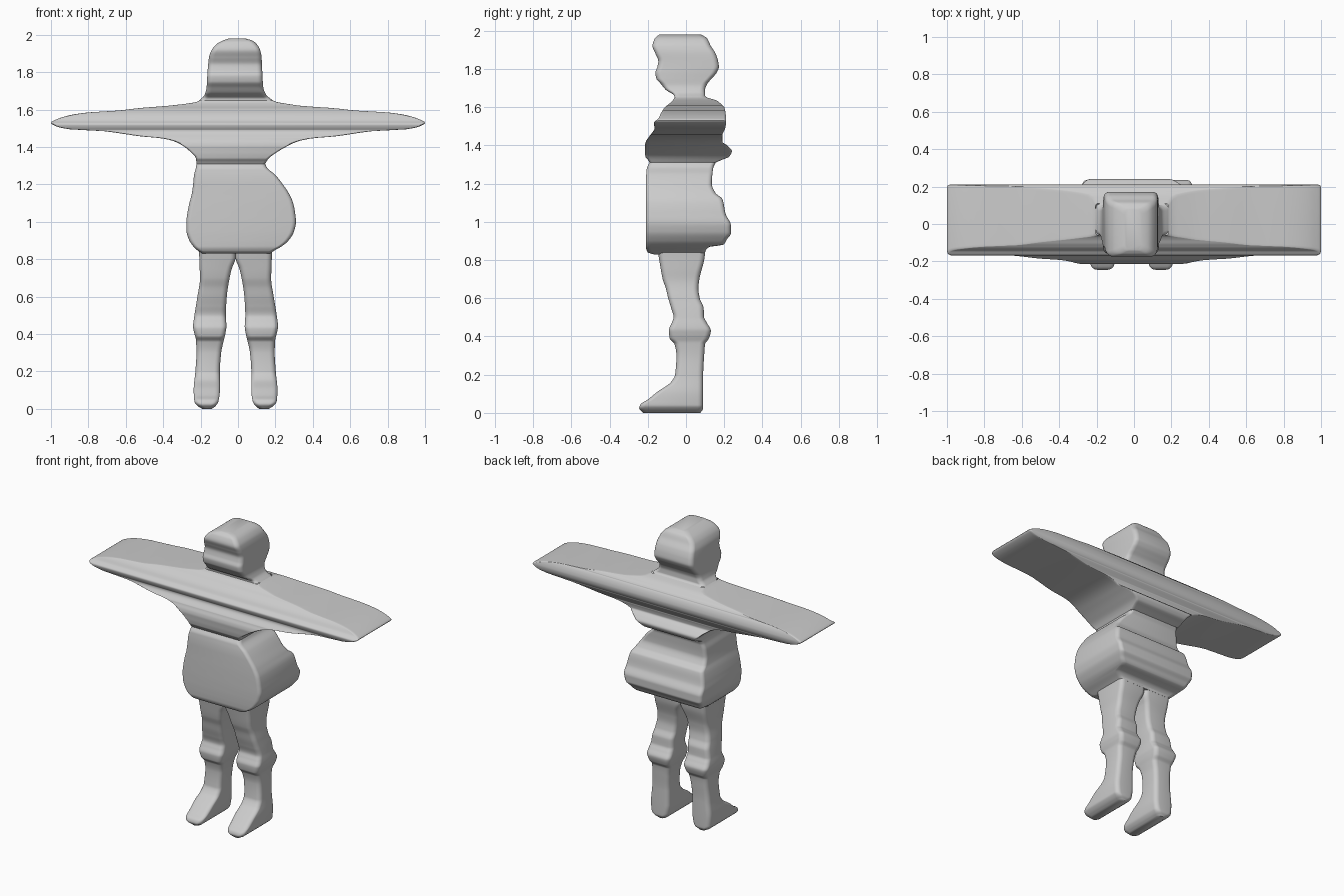
import bpy, bmesh, math


def curve(points):
    """Monotone cubic through (z, a, b) rows, returning a function z -> (a, b)."""
    p = sorted(points)
    n = len(p)
    tangents = []
    for k in (1, 2):
        d = [(p[i + 1][k] - p[i][k]) / (p[i + 1][0] - p[i][0]) for i in range(n - 1)]
        t = [d[0]]
        for u, v in zip(d, d[1:]):
            t.append(2 * u * v / (u + v) if u * v > 0 else 0)
        tangents.append(t + [d[-1]])

    def at(z):
        z = min(max(z, p[0][0]), p[-1][0])
        i = next(j for j in range(n - 1) if z <= p[j + 1][0])
        h = p[i + 1][0] - p[i][0]
        s = (z - p[i][0]) / h
        out = []
        for k in (1, 2):
            t = tangents[k - 1]
            out.append((2*s**3 - 3*s*s + 1) * p[i][k] + (s**3 - 2*s*s + s) * h * t[i]
                       + (3*s*s - 2*s**3) * p[i + 1][k] + (s**3 - s*s) * h * t[i + 1])
        return out
    return at


def loft(name, width, depth, z0, z1, radius, cap0=True, cap1=True, mirror=None):
    """Stack rounded rectangles whose sides follow the width and depth curves."""
    bm = bmesh.new()
    steps = max(2, round((z1 - z0) / 0.005))
    rings = []
    for i in range(steps + 1):
        z = z0 + (z1 - z0) * i / steps
        (l, r), (f, b) = width(z), depth(z)
        if mirror is not None:
            l, r = 2 * mirror - r, 2 * mirror - l
        q = min(radius, 0.45 * (r - l), 0.45 * (b - f))
        ring = []
        for c, (cx, cy) in enumerate([(r - q, b - q), (l + q, b - q), (l + q, f + q), (r - q, f + q)]):
            for s in range(6):
                a = math.pi / 2 * (c + s / 5)
                ring.append(bm.verts.new((cx + q * math.cos(a), cy + q * math.sin(a), z)))
        rings.append(ring)
    for lo, hi in zip(rings, rings[1:]):
        for j in range(len(lo)):
            k = (j + 1) % len(lo)
            bm.faces.new((lo[j], lo[k], hi[k], hi[j]))
    if cap0:
        bm.faces.new(rings[0][::-1])
    if cap1:
        bm.faces.new(rings[-1])
    me = bpy.data.meshes.new(name)
    bm.to_mesh(me)
    bm.free()
    ob = bpy.data.objects.new(name, me)
    bpy.context.collection.objects.link(ob)
    bpy.context.view_layer.objects.active = ob
    ob.select_set(True)
    bpy.ops.object.shade_smooth_by_angle(angle=math.radians(50))
    ob.select_set(False)


# Head: left/right and front/back outlines by height
head_w = curve([(1.98, -.05, .04), (1.97, -.08, .075), (1.95, -.115, .1), (1.92, -.14, .118),
                (1.88, -.155, .126), (1.8, -.163, .13), (1.72, -.168, .135), (1.68, -.178, .15),
                (1.65, -.205, .185)])
head_d = curve([(1.98, -.14, .08), (1.96, -.163, .11), (1.92, -.175, .13), (1.88, -.16, .155),
                (1.84, -.145, .168), (1.81, -.15, .172), (1.78, -.16, .16), (1.75, -.155, .135),
                (1.72, -.13, .11), (1.69, -.105, .1), (1.66, -.062, .1), (1.65, -.06, .11)])

# Chest with the outstretched arms
arm_w = curve([(1.65, -.205, .185), (1.64, -.225, .21), (1.63, -.29, .27), (1.62, -.38, .34),
               (1.608, -.53, .51), (1.595, -.64, .63), (1.585, -.8, .8), (1.57, -.9, .9),
               (1.55, -.965, .965), (1.53, -1, 1), (1.51, -.97, .97), (1.495, -.9, .9),
               (1.485, -.72, .72), (1.47, -.61, .61), (1.457, -.52, .52), (1.447, -.41, .4),
               (1.43, -.34, .32), (1.4, -.285, .255), (1.37, -.25, .205), (1.34, -.225, .165),
               (1.31, -.222, .145)])
arm_d = curve([(1.65, -.06, .11), (1.635, -.07, .16), (1.62, -.085, .18), (1.6, -.11, .2),
               (1.57, -.13, .207), (1.54, -.145, .21), (1.52, -.168, .21), (1.49, -.165, .205),
               (1.45, -.19, .19), (1.42, -.21, .19), (1.4, -.215, .215), (1.37, -.215, .24),
               (1.34, -.212, .225), (1.325, -.2, .19), (1.31, -.19, .155)])

# Waist and lopsided skirt
skirt_w = curve([(1.31, -.222, .145), (1.29, -.225, .155), (1.25, -.235, .2), (1.2, -.24, .24),
                 (1.15, -.247, .273), (1.1, -.26, .295), (1.05, -.27, .305), (1, -.276, .31),
                 (.95, -.275, .3), (.9, -.26, .27), (.87, -.24, .235), (.85, -.22, .2),
                 (.83, -.19, .17)])
skirt_d = curve([(1.31, -.19, .155), (1.28, -.205, .142), (1.2, -.21, .135), (1.15, -.21, .155),
                 (1.12, -.21, .19), (1.04, -.21, .208), (.98, -.21, .235), (.94, -.21, .235),
                 (.91, -.21, .215), (.88, -.21, .195), (.868, -.21, .12), (.84, -.2, .1),
                 (.83, -.17, .1)])

# Leg with knee band and boot
leg_w = curve([(.86, -.21, -.013), (.81, -.207, -.013), (.75, -.205, -.033), (.7, -.203, -.045),
               (.6, -.217, -.06), (.5, -.233, -.065), (.44, -.24, -.062), (.41, -.235, -.066),
               (.37, -.225, -.075), (.3, -.222, -.09), (.2, -.228, -.097), (.1, -.237, -.097),
               (.04, -.233, -.105), (.015, -.215, -.12), (0, -.19, -.14)])
leg_d = curve([(.86, -.15, .103), (.8, -.14, .095), (.7, -.122, .07), (.65, -.105, .065),
               (.6, -.093, .072), (.55, -.078, .092), (.5, -.065, .095), (.47, -.075, .11),
               (.43, -.09, .13), (.39, -.085, .12), (.36, -.06, .1), (.3, -.05, .095),
               (.2, -.057, .09), (.16, -.08, .09), (.11, -.15, .09), (.07, -.2, .09),
               (.045, -.238, .09), (.025, -.245, .09), (0, -.225, .075)])

loft("head", head_w, head_d, 1.65, 1.98, 0.03, cap0=False)
loft("chest_and_arms", arm_w, arm_d, 1.31, 1.65, 0.015, cap0=False, cap1=False)
loft("skirt", skirt_w, skirt_d, 0.83, 1.31, 0.025, cap1=False)
loft("leg_left", leg_w, leg_d, 0, 0.86, 0.03, cap1=False)
loft("leg_right", leg_w, leg_d, 0, 0.86, 0.03, cap1=False, mirror=-0.013)
